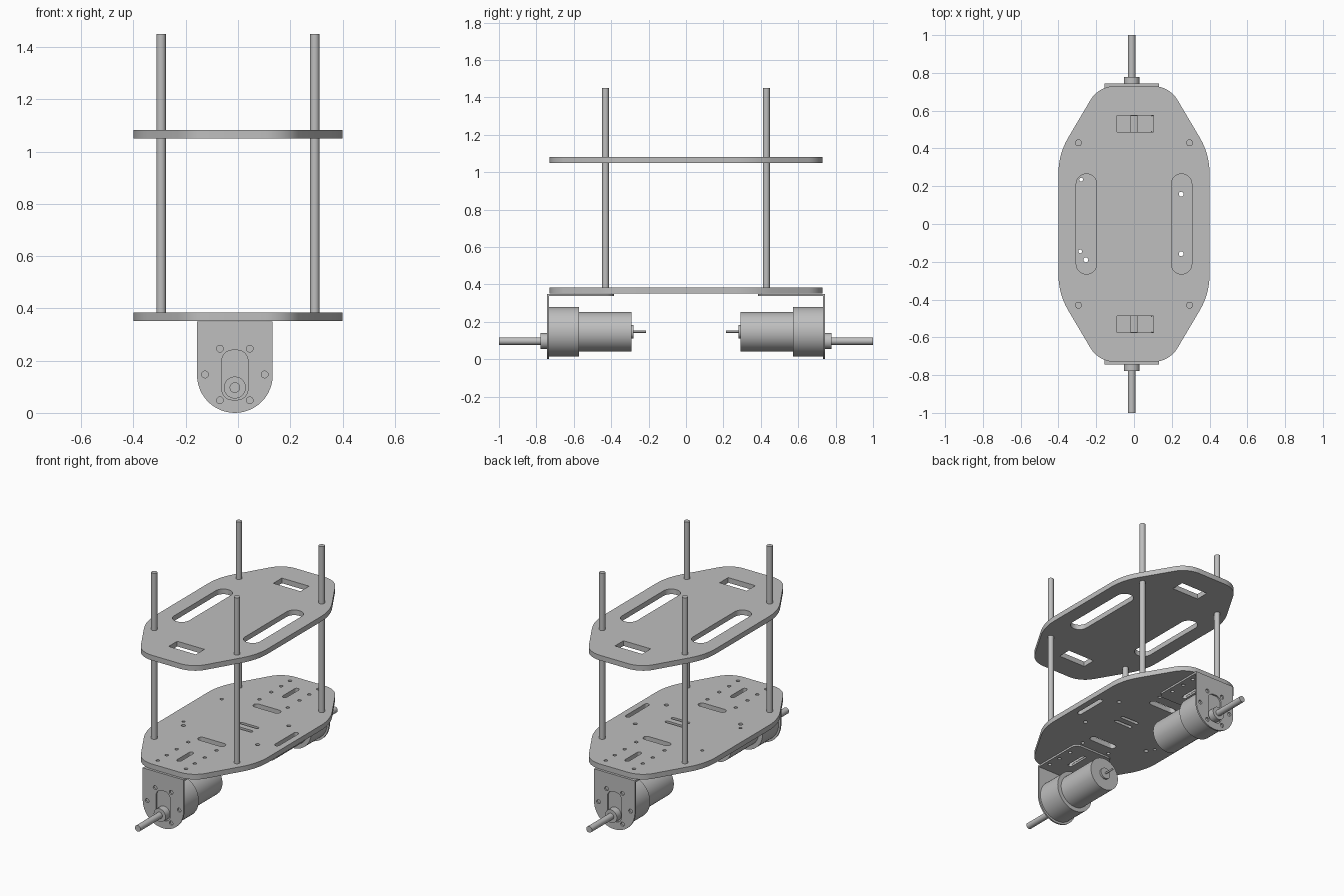
import bpy
import math
from mathutils import Vector

cube = bpy.data.objects.get("Cube")
if cube:
    bpy.data.objects.remove(cube, do_unlink=True)

grey = bpy.data.materials.new("plain grey")
grey.use_nodes = True
colour = (0.52, 0.52, 0.52, 1)
grey.diffuse_color = colour
grey.node_tree.nodes["Principled BSDF"].inputs["Base Color"].default_value = colour


def finish(obj, name):
    obj.name = name
    obj.data.name = name
    obj.data.materials.clear()
    obj.data.materials.append(grey)
    bpy.ops.object.select_all(action="DESELECT")
    obj.select_set(True)
    bpy.context.view_layer.objects.active = obj
    bpy.ops.object.shade_smooth_by_angle(angle=math.radians(35))
    return obj


# 2D loops: rounded polygons, slots and circles
def rounded(corners, radii, steps=8):
    pts = [Vector((x, y, 0)) for x, y in corners]
    loop = []
    for i, p in enumerate(pts):
        r = radii[i]
        if r == 0:
            loop.append(p)
            continue
        a = (pts[i - 1] - p).normalized()
        b = (pts[(i + 1) % len(pts)] - p).normalized()
        half = a.angle(b) / 2
        centre = p + (a + b).normalized() * r / math.sin(half)
        start = (p + a * r / math.tan(half) - centre).normalized()
        end = (p + b * r / math.tan(half) - centre).normalized()
        loop += [centre + r * start.slerp(end, k / steps) for k in range(steps + 1)]
    return loop


def box_loop(x, y, w, h, r=0):
    w, h = w / 2, h / 2
    corners = [(x - w, y - h), (x + w, y - h), (x + w, y + h), (x - w, y + h)]
    return rounded(corners, [r] * 4)


def slot(x, y, w, h):
    return box_loop(x, y, w, h, min(w, h) * 0.49)


def circle(x, y, r, n=20):
    return [Vector((x + r * math.cos(math.tau * k / n),
                    y + r * math.sin(math.tau * k / n), 0)) for k in range(n)]


# Flat sheet cut from an outline with holes
def sheet(name, loops, thickness, location, upright=False):
    curve = bpy.data.curves.new(name, "CURVE")
    curve.dimensions = "2D"
    curve.fill_mode = "BOTH"
    curve.extrude = thickness / 2
    for loop in loops:
        spline = curve.splines.new("POLY")
        spline.points.add(len(loop) - 1)
        for point, p in zip(spline.points, loop):
            point.co = (p.x, p.y, 0, 1)
        spline.use_cyclic_u = True
    temp = bpy.data.objects.new(name + "_outline", curve)
    bpy.context.collection.objects.link(temp)
    graph = bpy.context.evaluated_depsgraph_get()
    mesh = bpy.data.meshes.new_from_object(temp.evaluated_get(graph))
    bpy.data.objects.remove(temp, do_unlink=True)
    obj = bpy.data.objects.new(name, mesh)
    bpy.context.collection.objects.link(obj)
    obj.location = location
    if upright:
        obj.rotation_euler.x = math.pi / 2
    return finish(obj, name)


# Cylinder between two points
def rod(name, start, end, radius, sides=32):
    start, end = Vector(start), Vector(end)
    axis = end - start
    bpy.ops.mesh.primitive_cylinder_add(
        vertices=sides, radius=radius, depth=axis.length, location=(start + end) / 2,
        rotation=axis.to_track_quat("Z", "Y").to_euler())
    return finish(bpy.context.object, name)


# Decks
quarter = [(0.4, 0.37), (0.187, 0.73)]
right_half = [(x, -y) for x, y in reversed(quarter)] + quarter
corners = right_half + [(-x, -y) for x, y in right_half]
outline = rounded(corners, [0.15, 0.37, 0.37, 0.15] * 2)

upper = [outline]
for s in (-1, 1):
    upper.append(slot(s * 0.252, 0, 0.108, 0.53))
    upper.append(box_loop(0.006, s * 0.531, 0.193, 0.087))
sheet("upper_deck", upper, 0.033, (0, 0, 1.066))

lower = [outline, slot(0.345, 0, 0.03, 0.22)]
for s in (-1, 1):
    lower.append(slot(0.01, s * 0.28, 0.19, 0.045))
    lower.append(slot(0.0, s * 0.535, 0.03, 0.15))
    lower.append(slot(0.06, s * 0.03, 0.13, 0.022))
    lower.append(circle(0.25, s * 0.158, 0.013))
    for x in (-0.1, 0.1):
        lower += [circle(x, s * y, 0.011) for y in (0.36, 0.48, 0.58, 0.67)]
lower += [circle(-0.28, 0.235, 0.01), circle(-0.285, -0.145, 0.01),
          circle(-0.255, -0.19, 0.013)]
sheet("lower_deck", lower, 0.033, (0, 0, 0.368))

# Standing rods
for sx, side in ((-1, "right"), (1, "left")):
    for sy, end in ((-1, "front"), (1, "back")):
        x, y = sx * 0.294, sy * 0.43
        rod(f"{end}_{side}_rod", (x, y, 0.353), (x, y, 1.45), 0.018, 24)

# Motors and brackets, one at each end
CX, CZ = -0.012, 0.147
for s, end in ((-1, "front"), (1, "back")):
    face = [Vector((CX + 0.145 * math.cos(a), 0.145 + 0.145 * math.sin(a), 0))
            for a in (math.pi * (1 + k / 24) for k in range(25))]
    face += [Vector((CX + 0.145, 0.35, 0)), Vector((CX - 0.145, 0.35, 0))]
    loops = [face, box_loop(CX, 0.145, 0.1, 0.19, 0.04)]
    for k in range(6):
        a = math.tau * k / 6
        loops.append(circle(CX + 0.114 * math.cos(a), CZ + 0.114 * math.sin(a), 0.013))
    sheet(f"{end}_bracket_face", loops, 0.01, (0, s * 0.738, 0), True)

    near, far = s * 0.738, s * 0.385
    flange = rounded([(CX - 0.145, near), (CX + 0.145, near),
                      (CX + 0.145, far), (CX - 0.145, far)], [0, 0, 0.04, 0.04])
    holes = [circle(x, s * y, 0.011) for x in (-0.1, 0.1) for y in (0.48, 0.58, 0.67)]
    holes.append(slot(0, s * 0.535, 0.03, 0.15))
    sheet(f"{end}_bracket_flange", [flange] + holes, 0.012, (0, 0, 0.344))

    turned = [("gearbox", 0.733, 0.571, 0.133, CZ), ("motor_can", 0.572, 0.292, 0.106, CZ),
              ("motor_cap", 0.293, 0.28, 0.036, CZ), ("motor_pin", 0.281, 0.215, 0.006, CZ),
              ("shaft_collar", 0.73, 0.778, 0.042, 0.097), ("drive_shaft", 0.77, 1.0, 0.02, 0.097)]
    for part, y0, y1, radius, z in turned:
        rod(f"{end}_{part}", (CX, s * y0, z), (CX, s * y1, z), radius, 48)
